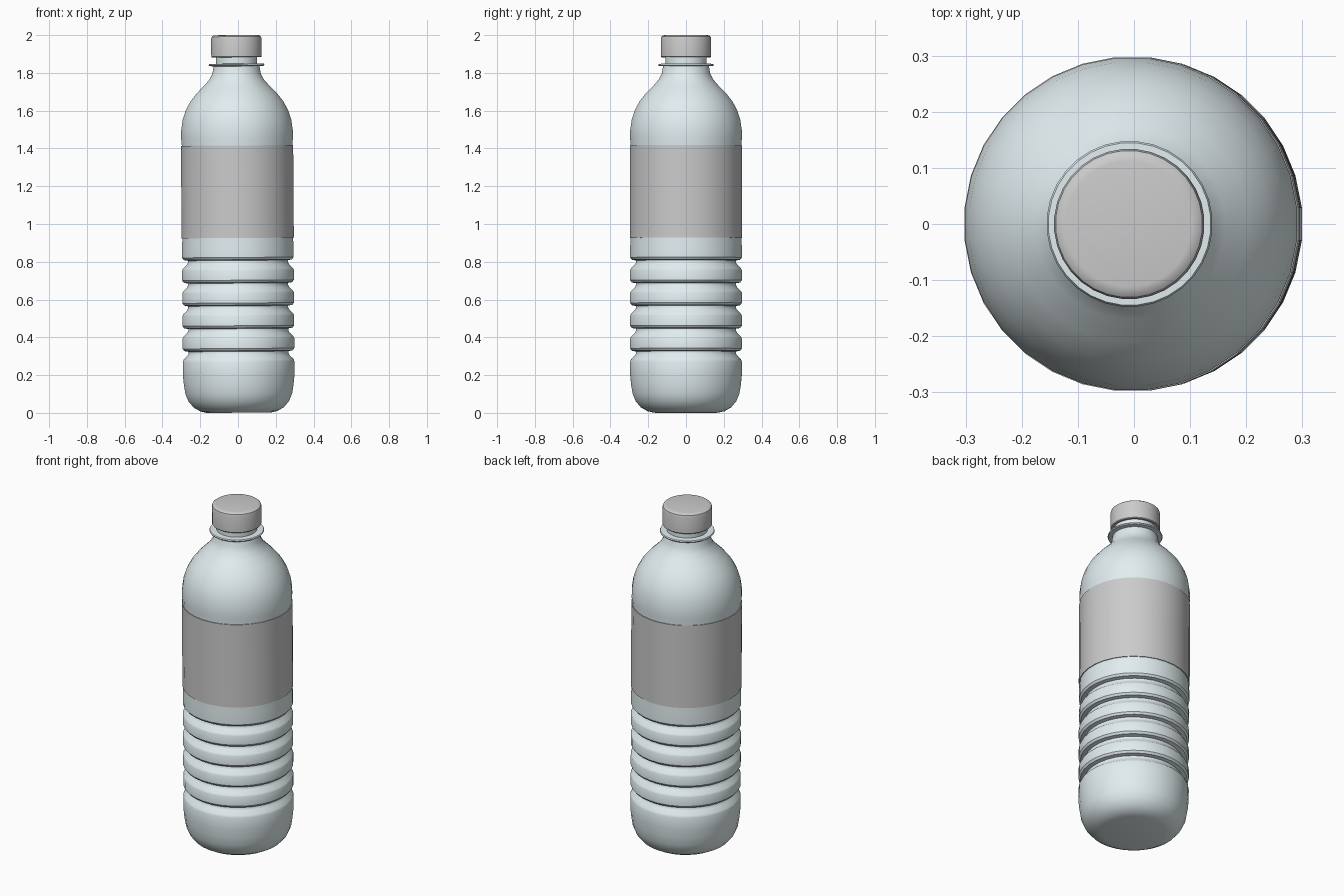
import bpy, bmesh, math
from mathutils import Matrix

if "Cube" in bpy.data.objects:
    bpy.data.objects.remove(bpy.data.objects["Cube"])

SIDES = 32
# the whole bottle leans very slightly towards -x
LEAN = Matrix.Translation((0.005, 0, 0.001)) @ Matrix.Rotation(-0.007, 4, 'Y')


def lathe(name, profile, cap_start=False, cap_end=False, angle=35, mat=None):
    """Spin an (r, z) profile around the z axis, listed bottom to top on the outside."""
    bm = bmesh.new()
    rings = []
    for r, z in profile:
        rings.append([bm.verts.new((r * math.cos(a), r * math.sin(a), z))
                      for a in ((i + 0.5) * math.tau / SIDES for i in range(SIDES))])
    for lo, hi in zip(rings, rings[1:]):
        for i in range(SIDES):
            j = (i + 1) % SIDES
            bm.faces.new((lo[i], lo[j], hi[j], hi[i]))
    if cap_start:
        bm.faces.new(rings[0][::-1])
    if cap_end:
        bm.faces.new(rings[-1])
    bm.transform(LEAN)
    mesh = bpy.data.meshes.new(name)
    bm.to_mesh(mesh)
    bm.free()
    obj = bpy.data.objects.new(name, mesh)
    bpy.context.collection.objects.link(obj)
    if mat:
        mesh.materials.append(mat)
    bpy.ops.object.select_all(action='DESELECT')
    obj.select_set(True)
    bpy.context.view_layer.objects.active = obj
    bpy.ops.object.shade_smooth_by_angle(angle=math.radians(angle))
    return obj


plastic = bpy.data.materials.new("clear_plastic")
plastic.diffuse_color = (0.76, 0.85, 0.87, 1)
plastic.use_nodes = True
plastic.node_tree.nodes["Principled BSDF"].inputs["Base Color"].default_value = plastic.diffuse_color

# bottle: rounded base
body = [(0.17, 0.0), (0.205, 0.008), (0.24, 0.028), (0.267, 0.06),
        (0.284, 0.1), (0.292, 0.15), (0.297, 0.2), (0.297, 0.27)]
# five grip grooves
for k in range(5):
    z = 0.318 + 0.1205 * k
    body += [(0.292, z - 0.035), (0.272, z - 0.016), (0.266, z - 0.004),
             (0.266, z + 0.006), (0.288, z + 0.010), (0.297, z + 0.022)]
    if k < 4:
        body.append((0.297, z + 0.075))
# label wall, domed shoulder and neck
body += [(0.297, 0.88), (0.294, 0.925), (0.294, 1.415), (0.297, 1.45), (0.297, 1.495),
         (0.289, 1.55), (0.273, 1.60), (0.246, 1.65), (0.21, 1.695),
         (0.17, 1.735), (0.144, 1.765), (0.129, 1.795), (0.122, 1.834),
         (0.11, 1.836), (0.11, 1.96)]
lathe("bottle", body, cap_start=True, mat=plastic)

# neck flange
lathe("neck_flange", [(0.118, 1.834), (0.145, 1.836), (0.148, 1.841),
                      (0.145, 1.847), (0.108, 1.848)], mat=plastic)

# wrap-around label
lathe("label", [(0.294, 0.925), (0.2985, 0.925), (0.2985, 1.415), (0.294, 1.415)])

# screw cap
lathe("cap", [(0.12, 1.90), (0.12, 1.882), (0.131, 1.882), (0.134, 1.886), (0.134, 1.98),
              (0.131, 1.991), (0.123, 1.997), (0.112, 1.999)], cap_end=True)
